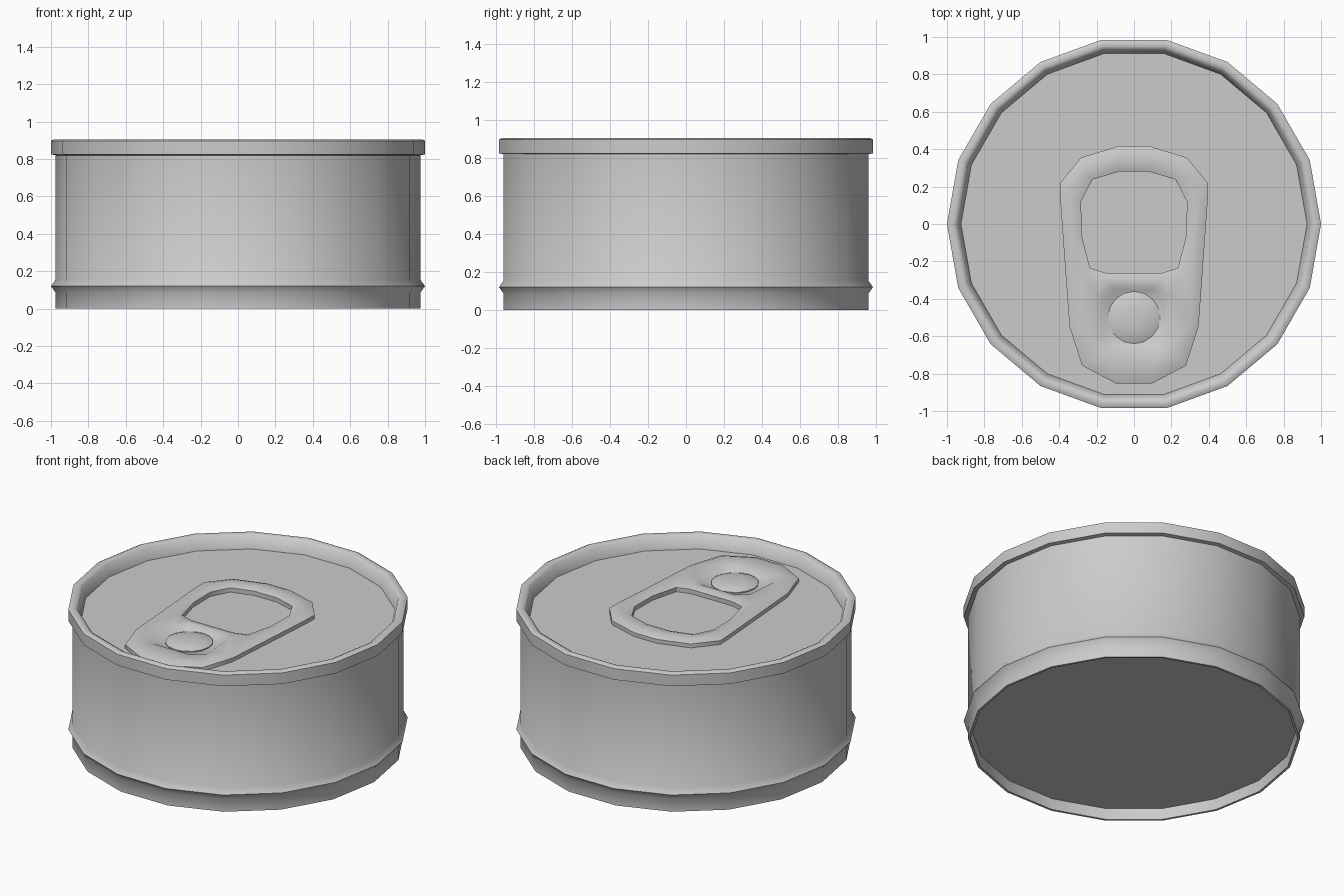
import bpy, bmesh, math

if "Cube" in bpy.data.objects:
    bpy.data.objects.remove(bpy.data.objects["Cube"])

LID = 0.82  # height of the lid panel


def finish(bm, name, angle):
    bmesh.ops.recalc_face_normals(bm, faces=bm.faces[:])
    me = bpy.data.meshes.new(name)
    bm.to_mesh(me)
    bm.free()
    ob = bpy.data.objects.new(name, me)
    bpy.context.collection.objects.link(ob)
    bpy.ops.object.select_all(action='DESELECT')
    ob.select_set(True)
    bpy.context.view_layer.objects.active = ob
    bpy.ops.object.shade_smooth_by_angle(angle=math.radians(angle))
    return ob


def bridge(bm, a, b):
    n = len(a)
    for i in range(n):
        j = (i + 1) % n
        bm.faces.new((a[i], a[j], b[j], b[i]))


def ring(bm, pts, z, scale=(1, 1), centre=(0, 0)):
    cx, cy = centre
    return [bm.verts.new((cx + (x - cx) * scale[0], cy + (y - cy) * scale[1], z)) for x, y in pts]


def circle(r, n, cy=0.0):
    return [(r * math.cos(2 * math.pi * i / n), cy + r * math.sin(2 * math.pi * i / n)) for i in range(n)]


def lathe(name, profile, sides, cy=0.0, cap_start=True, angle=50):
    bm = bmesh.new()
    loops = [ring(bm, circle(r, sides, cy), z) for r, z in profile]
    for a, b in zip(loops, loops[1:]):
        bridge(bm, a, b)
    if cap_start:
        bm.faces.new(loops[0])
    bm.faces.new(loops[-1])
    return finish(bm, name, angle)


def mirrored(half):
    return half + [(-x, y) for x, y in reversed(half)]


# Can body: recessed base, lower bead, straight wall, rolled rim, sunken lid
lathe("can_body", [
    (0.955, 0.07), (0.96, 0.0), (0.975, 0.0), (0.975, 0.085), (1.0, 0.12),
    (0.975, 0.155), (0.975, 0.82), (1.0, 0.825), (1.0, 0.897), (0.985, 0.905),
    (0.963, 0.905), (0.945, 0.895), (0.925, LID)], 18)

# Pull tab: outline with finger hole and a shallow pocket around the rivet
outer = mirrored([(0.08, 0.417), (0.283, 0.355), (0.397, 0.217), (0.395, 0.14),
                  (0.345, -0.548), (0.278, -0.757), (0.096, -0.853)])
hole = mirrored([(0.08, 0.28), (0.222, 0.238), (0.283, 0.12), (0.28, -0.06),
                 (0.235, -0.235), (0.15, -0.262)])
pocket = mirrored([(0.12, -0.33), (0.19, -0.38), (0.21, -0.61), (0.13, -0.68)])
bm = bmesh.new()
oc, hc, pc = (0, -0.2), (0, 0.01), (0, -0.5)
o = [ring(bm, outer, LID), ring(bm, outer, 0.845),
     ring(bm, outer, 0.86, (0.9, 0.94), oc)]
h = [ring(bm, hole, LID), ring(bm, hole, 0.848),
     ring(bm, hole, 0.86, (1.12, 1.12), hc)]
p = [ring(bm, pocket, 0.86), ring(bm, pocket, 0.836, (0.8, 0.86), pc)]
for loops in (o, h, p):
    for a, b in zip(loops, loops[1:]):
        bridge(bm, a, b)
bm.faces.new(p[-1])
edges = []
for loop in (o[-1], h[-1], p[0]):
    edges += [bm.edges.get((loop[i], loop[i - 1])) for i in range(len(loop))]
bmesh.ops.triangle_fill(bm, edges=edges, use_beauty=True, normal=(0, 0, 1))
finish(bm, "pull_tab", 50)

# Domed rivet holding the tab
lathe("rivet", [(0.14, LID), (0.14, 0.842), (0.105, 0.856), (0.05, 0.863)], 16, cy=-0.5)
